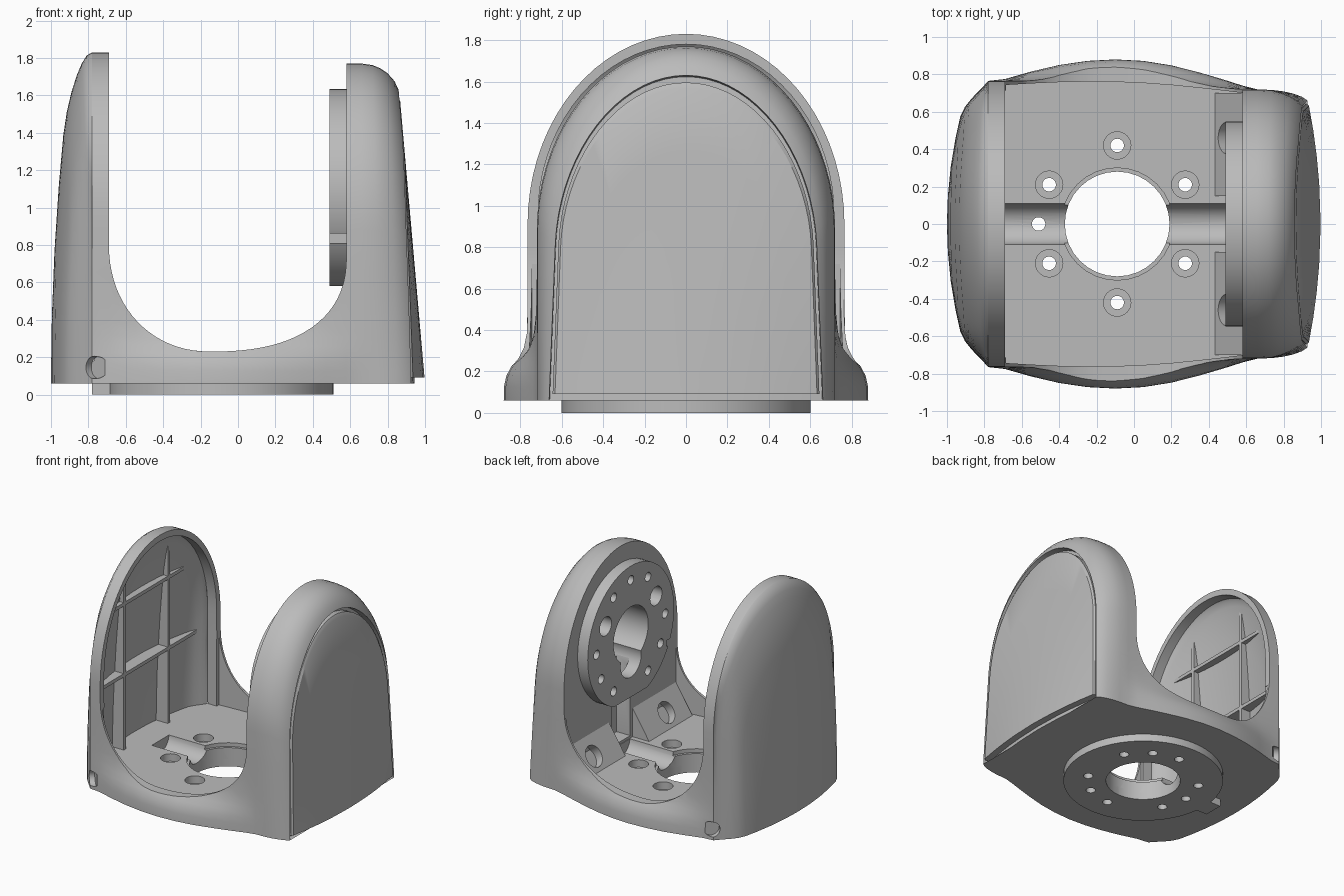
import bpy, bmesh, math
from mathutils import Vector

cube = bpy.data.objects.get("Cube")
if cube:
    bpy.data.objects.remove(cube, do_unlink=True)

grey = bpy.data.materials.new("plain grey")
grey.use_nodes = True
GREY = (0.5, 0.5, 0.5, 1)
grey.diffuse_color = GREY
grey.node_tree.nodes["Principled BSDF"].inputs["Base Color"].default_value = GREY


def finish(name, bm):
    bmesh.ops.recalc_face_normals(bm, faces=bm.faces)
    mesh = bpy.data.meshes.new(name)
    bm.to_mesh(mesh)
    bm.free()
    mesh.materials.append(grey)
    ob = bpy.data.objects.new(name, mesh)
    bpy.context.scene.collection.objects.link(ob)
    return ob


def add_loft(bm, rings):
    """Skin closed rings of points and cap both ends."""
    rows = [[bm.verts.new(p) for p in ring] for ring in rings]
    for a, b in zip(rows, rows[1:]):
        for i in range(len(a)):
            j = (i + 1) % len(a)
            bm.faces.new((a[i], a[j], b[j], b[i]))
    bm.faces.new(rows[0])
    bm.faces.new(rows[-1])


def loft(name, rings):
    bm = bmesh.new()
    add_loft(bm, rings)
    return finish(name, bm)


def prisms(name, pts, place, spans):
    """Extrude a 2D outline over one or more spans."""
    bm = bmesh.new()
    for lo, hi in spans:
        add_loft(bm, [[place(u, v, d) for u, v in pts] for d in (lo, hi)])
    return finish(name, bm)


def boxes(name, bounds):
    bm = bmesh.new()
    for (x0, x1), (y0, y1), (z0, z1) in bounds:
        add_loft(bm, [[(x0, y0, z), (x1, y0, z), (x1, y1, z), (x0, y1, z)] for z in (z0, z1)])
    return finish(name, bm)


def cylinders(name, items, sides=32):
    bm = bmesh.new()
    for p, q, r in items:
        p, q = Vector(p), Vector(q)
        u = (q - p).orthogonal().normalized()
        v = (q - p).normalized().cross(u)
        turn = [math.tau * i / sides for i in range(sides)]
        add_loft(bm, [[c + r * (math.cos(t) * u + math.sin(t) * v) for t in turn] for c in (p, q)])
    return finish(name, bm)


def boolean(target, tool, operation="DIFFERENCE", keep=False):
    mod = target.modifiers.new("cut", "BOOLEAN")
    mod.operation, mod.object, mod.solver = operation, tool, "EXACT"
    bpy.context.view_layer.objects.active = target
    bpy.ops.object.modifier_apply(modifier=mod.name)
    if not keep:
        bpy.data.objects.remove(tool, do_unlink=True)


def arch(a, h, base, s=1.0, n=36):
    """Arched outline in y and z: straight legs and an elliptical top."""
    mid = 0.48 * (h - base)
    legs = [(a, mid * t) for t in (0, 0.08, 0.14, 0.19, 0.24, 0.3, 0.38, 0.52, 0.7)]
    top = [(a * math.cos(math.pi * i / n), mid + (h - base - mid) * math.sin(math.pi * i / n))
           for i in range(n + 1)]
    pts = legs + top + [(-y, z) for y, z in reversed(legs)]
    return [(y * s, base + z * s) for y, z in pts]


def left_face(y, z):
    corner = 2 * max(0, abs(y) - 0.57) ** 2
    return -1 + 0.07 * (y / 0.57) ** 2 + corner + 0.09 * ((z - 0.06) / 1.55) ** 2


def right_face(y, z):
    bow = 0.07 * max(0, 1 - z / 1.4)
    return 1 - 0.088 * (z - 0.06) - bow * (y / 0.65) ** 2


def cap(outline, s, face, edge, start, offset=0.0, taper=0.0):
    """One ring of a crowned end whose rim rounds over to x = edge."""
    t = max(0, (s - start) / (1 - start))
    blend = 1 - math.sqrt(max(0, 1 - t * t))
    ring = []
    for y, z in arch(*outline, s):
        y *= 1 - taper * (z - 0.06)
        x = face(y, z) + offset
        ring.append((x + (edge - x) * blend, y, z))
    return ring


# Body: crowned left end, flared middle, right end with a panel recess
BASE = 0.06
LEFT, RIGHT = (0.765, 1.83, BASE), (0.72, 1.77, BASE)
STEPS = [0.02, 0.2, 0.4, 0.6, 0.75, 0.82, 0.88, 0.93, 0.965, 0.99, 1]
TAPER = 0.06
plan = [(-0.69, 0.775), (-0.55, 0.815), (-0.4, 0.85), (-0.25, 0.872), (-0.1, 0.88),
        (0.05, 0.872), (0.2, 0.848), (0.35, 0.81), (0.47, 0.775), (0.58, 0.74)]


def arm_width(x):
    return 0.765 - 0.045 * (x + 0.69) / 1.27


def flare_ring(x, w):
    """Arch whose foot flares out to w and coves back to the arm width."""
    narrow = arm_width(x)
    ring = []
    for y, z in arch(narrow, 1.83 if x < 0 else 1.77, BASE):
        flare = 1 / (1 + ((z - BASE) / 0.21) ** 4)
        ring.append((x, y * (1 + (w / narrow - 1) * flare), z))
    return ring


rings = [cap(LEFT, s, left_face, -0.78, 0.75) for s in STEPS]
rings += [flare_ring(x, w) for x, w in plan]
for s, k in ((1, 0), (0.995, 0), (0.985, 0.2), (0.97, 0.4), (0.945, 0.7), (0.918, 1)):
    rings.append(cap(RIGHT, s, right_face, 0.66, 0.9, 0, TAPER * k))
for s in (0.914, 0.7, 0.5, 0.3, 0.02):
    rings.append(cap(RIGHT, s, right_face, 0.66, 0.95, -0.055, TAPER))
body = loft("bracket_body", rings)

# U-shaped opening between the arms
opening = [(-0.69, 2.2)]
N = 40
for i in range(N + 1):
    a = math.pi * (1 + i / N)
    c, s = math.cos(a), math.sin(a)
    wide, high, p = (0.54, 0.57, 2.1) if c < 0 else (0.73, 0.52, 2.4)
    u, v = abs(c) ** (2 / p), abs(s) ** (2 / p)
    opening.append((-0.15 + math.copysign(wide * u, c), 0.23 + high * (1 - v)))
opening.append((0.58, 2.2))
boolean(body, prisms("opening", opening, lambda u, v, d: (u, d, v), [(-1.2, 1.2)]))

# Sunken floor between the front and back walls
FLOOR = 0.18
inner = [(x, 0.7 * arm_width(x) + 0.3 * w - 0.025) for x, w in plan]
inner += [(x, -y) for x, y in reversed(inner)]
boolean(body, prisms("floor_pocket", inner, lambda u, v, d: (u, v, d), [(FLOOR, 0.72)]))

# Hollow left arm
HOLLOW = (0.715, 1.78, FLOOR)
hollow = [cap(HOLLOW, s, left_face, -0.77, 0.8, 0.07) for s in STEPS]
hollow.append([(-0.6, y, z) for y, z in arch(*HOLLOW)])
cavity = loft("cavity", hollow)
cavity.hide_render = True
boolean(body, cavity, keep=True)

# Crossed ribs inside the left arm, trimmed to the hollow
DEEP, T = (-1.2, -0.81), 0.014
upright = boxes("upright_ribs", [(DEEP, (y - T, y + T), (0, 2)) for y in (-0.28, 0.28)])
level = boxes("level_ribs", [(DEEP, (-1, 1), (z - T, z + T)) for z in (0.78, 1.35)])
boolean(upright, cavity, "INTERSECT", keep=True)
boolean(level, cavity, "INTERSECT")

# Mounting flange under the base with a locating tab
CX, BOLT = -0.09, 0.42
flange = cylinders("base_flange", [((CX, 0, 0), (CX, 0, 0.07), 0.6)], 64)
boolean(flange, boxes("tab", [((-0.78, -0.6), (-0.08, 0.08), (0, 0.07))]), "UNION")


def bolt_circle(angles, z0, z1, r):
    out = []
    for deg in angles:
        a = math.radians(deg)
        x, y = CX + BOLT * math.cos(a), BOLT * math.sin(a)
        out.append(((x, y, z0), (x, y, z1), r))
    return out


# Wire channel, central bore, bolt holes and counterbores
SIX = list(range(30, 360, 60))
bore = ((CX, 0, -0.1), (CX, 0, 0.5), 0.28)
bore_step = ((CX, 0, 0.15), (CX, 0, 0.3), 0.3)
boolean(body, cylinders("channel", [((-0.69, 0, 0.19), (0.575, 0, 0.19), 0.11)]))
boolean(body, cylinders("counterbores", [bore_step] + bolt_circle(SIX, 0.12, 0.3, 0.073)))
boolean(body, cylinders("bores", [bore] + bolt_circle(SIX + [180], -0.1, 0.4, 0.036)))
boolean(flange, cylinders("bores", [bore] + bolt_circle(SIX + [60, 180, 300], -0.1, 0.4, 0.036)))

# Shallow slanted holes at the outer corners of the left arm
boolean(body, cylinders("corner_holes", [
    ((-0.9, k * 0.9, 0.145), (-0.742, k * 0.742, 0.145), 0.06) for k in (-1, 1)]))

# Pivot plate inside the right arm: a disc with a flat foot and a side notch
PZ, RING = 1.085, 0.435
plate = cylinders("pivot_plate", [((0.49, 0, PZ), (0.59, 0, PZ), 0.548)], 64)
boolean(plate, boxes("plate_trim", [((0.4, 0.7), (-1, 1), (0.4, 0.58)),
                                    ((0.4, 0.7), (-0.7, -0.45), (0.81, 0.86))]))
holes = []
for deg in range(0, 360, 30):
    if deg == 270:
        continue
    big = deg in (30, 150)
    a, r = math.radians(deg), 0.37 if big else RING
    y, z = r * math.cos(a), PZ + r * math.sin(a)
    holes.append(((0.4, y, z), (0.7, y, z), 0.075 if big else 0.036))
for part in (plate, body):
    boolean(part, cylinders("pivot_holes", holes, 24))
    boolean(part, cylinders("pivot_bore", [((0.4, 0, PZ), (0.8, 0, PZ), 0.22)], 48))
    boolean(part, cylinders("bore_lobe", [((0.4, 0, 0.87), (0.8, 0, 0.87), 0.13)], 48))

# Wire recess running from the bore down to the floor channel
boolean(body, boxes("wire_recess", [((0.4, 0.7), (-0.12, 0.12), (0.2, 0.9))]))

# Sloping gussets at the foot of the right arm, each with a slanted hole
wedge = [(0.42, FLOOR - 0.02), (0.6, FLOOR - 0.02), (0.6, 0.44)]
gussets = prisms("arm_gussets", wedge, lambda u, v, d: (u, d, v), [(0.15, 0.7), (-0.7, -0.15)])
boolean(gussets, cylinders("gusset_holes", [
    ((0.38, y, 0.36), (0.55, y, 0.24), 0.085) for y in (-0.46, 0.46)]))

# Cover panel set in the outside of the right arm
panel_rings = []
for s, depth in ((0.896, -0.06), (0.896, -0.012), (0.88, 0), (0.7, 0), (0.5, 0), (0.3, 0), (0.03, 0)):
    panel_rings.append(cap((0.72, 1.77, 0.09), s, right_face, 0.66, 0.95, depth, TAPER))
panel = loft("cover_panel", panel_rings)

# Smooth the curved faces and keep the edges crisp
for ob in (body, upright, level, flange, plate, gussets, panel):
    bpy.ops.object.select_all(action="DESELECT")
    ob.select_set(True)
    bpy.context.view_layer.objects.active = ob
    bpy.ops.object.shade_smooth_by_angle(angle=math.radians(30))
